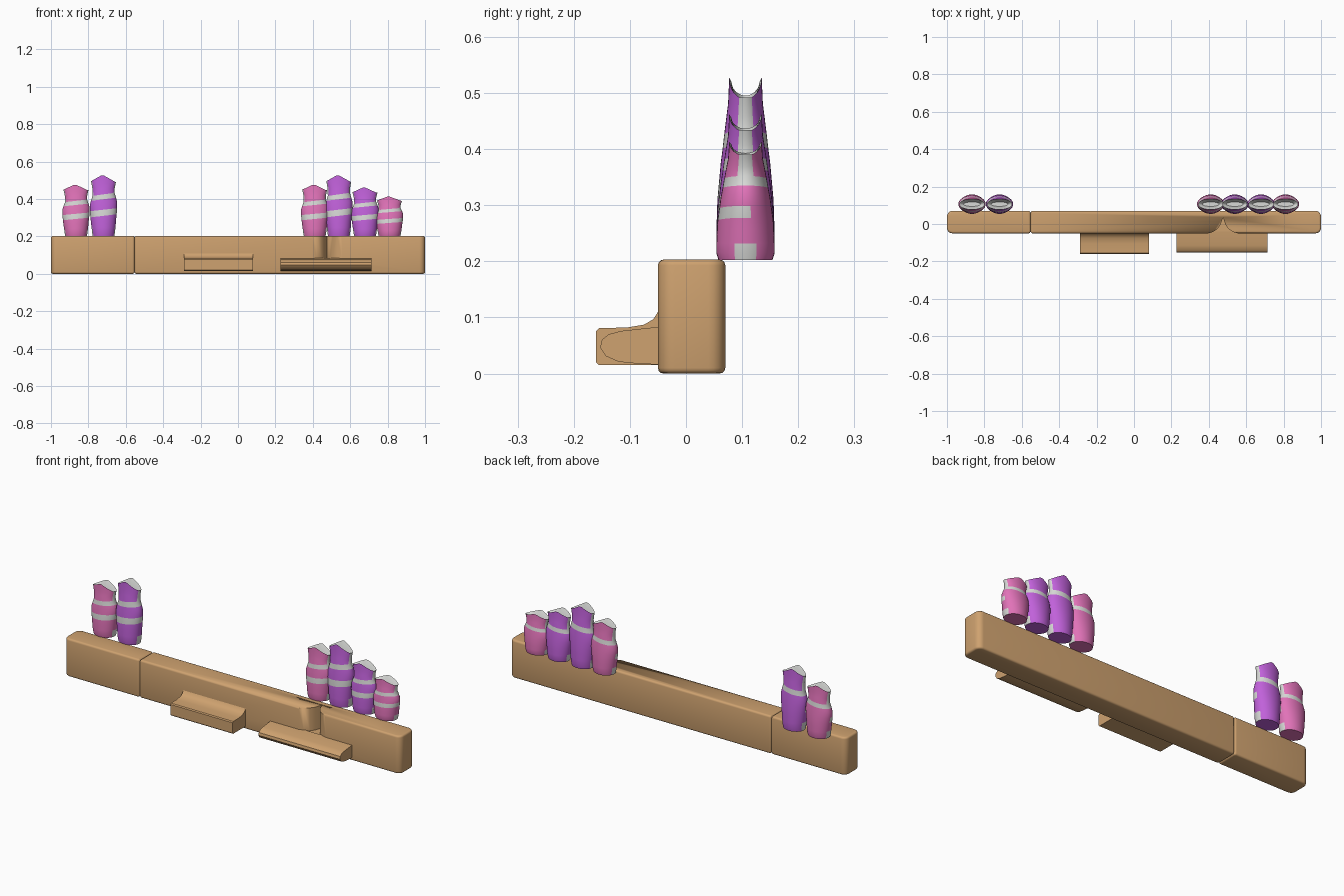
import bpy, bmesh, math

if "Cube" in bpy.data.objects:
    bpy.data.objects.remove(bpy.data.objects["Cube"])


def mat(name, rgb):
    m = bpy.data.materials.new(name)
    m.diffuse_color = (*rgb, 1)
    m.use_nodes = True
    m.node_tree.nodes["Principled BSDF"].inputs["Base Color"].default_value = m.diffuse_color
    return m


WOOD = mat("tan_wood", (0.62, 0.36, 0.16))
PINK = mat("pink", (0.75, 0.17, 0.48))
PURPLE = mat("purple", (0.53, 0.12, 0.70))
WHITE = mat("off_white", (0.68, 0.69, 0.67))


def finish(bm, name, mats, angle=35):
    bmesh.ops.recalc_face_normals(bm, faces=bm.faces)
    me = bpy.data.meshes.new(name)
    bm.to_mesh(me)
    bm.free()
    ob = bpy.data.objects.new(name, me)
    bpy.context.collection.objects.link(ob)
    for m in mats:
        me.materials.append(m)
    bpy.ops.object.select_all(action='DESELECT')
    ob.select_set(True)
    bpy.context.view_layer.objects.active = ob
    bpy.ops.object.shade_smooth_by_angle(angle=math.radians(angle))
    return ob


def prism(pts, axis, a, b):
    """Extrude a 2D outline along x (pts = y,z) or z (pts = x,y)."""
    bm = bmesh.new()
    put = (lambda p, h: (h, *p)) if axis == 'x' else (lambda p, h: (*p, h))
    lo = [bm.verts.new(put(p, a)) for p in pts]
    hi = [bm.verts.new(put(p, b)) for p in pts]
    bm.faces.new(lo)
    bm.faces.new(hi)
    n = len(pts)
    for i in range(n):
        j = (i + 1) % n
        bm.faces.new((lo[i], lo[j], hi[j], hi[i]))
    bmesh.ops.recalc_face_normals(bm, faces=bm.faces)
    return bm


def block(name, x0, x1, r0, r1):
    """Bar section with rounded plan corners and softened top and bottom."""
    pts = []
    for cx, cy, r, a0 in ((x0 + r0, -.05 + r0, r0, 180), (x1 - r1, -.05 + r1, r1, 270),
                          (x1 - r1, .07 - r1, r1, 0), (x0 + r0, .07 - r0, r0, 90)):
        for k in range(6):
            a = math.radians(a0 + k * 18)
            pts.append((cx + r * math.cos(a), cy + r * math.sin(a)))
    bm = prism(pts, 'z', 0, .203)
    edges = [e for e in bm.edges if abs(e.verts[0].co.z - e.verts[1].co.z) < 1e-5]
    bmesh.ops.bevel(bm, geom=edges, offset=.01, segments=3, profile=.5, affect='EDGES')
    return finish(bm, name, [WOOD])


# Long bar in two sections
block("bar_left", -1, -.553, .03, .012)
bar = block("bar_right", -.553, 1, .012, .03)

# Cusp-shaped groove cut in the front of the right section
half = [(.09, -.053), (.055, -.043), (.03, -.027), (.014, -.005)]
outline = [(.476 - x, y) for x, y in half] + [(.476, .035)]
outline += [(.476 + x, y) for x, y in reversed(half)] + [(.566, -.1), (.386, -.1)]
cutter = finish(prism(outline, 'z', .08, .3), "groove_cutter", [WOOD])
cutter.hide_render = True
bpy.context.view_layer.objects.active = bar
mod = bar.modifiers.new("groove", 'BOOLEAN')
mod.operation = 'DIFFERENCE'
mod.object = cutter
bpy.ops.object.modifier_apply(modifier="groove")
bpy.data.objects.remove(cutter)

# Two front ledges
finish(prism([(-.04, .015), (-.155, .015), (-.16, .02), (-.16, .076), (-.155, .081),
              (-.105, .082), (-.075, .087), (-.058, .097), (-.05, .11), (-.04, .11)],
             'x', -.29, .08), "square_ledge", [WOOD])
finish(prism([(-.04, .016), (-.08, .017), (-.12, .021), (-.143, .031), (-.153, .046),
              (-.15, .06), (-.138, .07), (-.115, .076), (-.06, .082), (-.04, .084)],
             'x', .228, .713), "rounded_ledge", [WOOD])

# Bag profile: height fraction, half width, half depth
PROFILE = [(0, .058, .048), (.06, .061, .052), (.14, .064, .052), (.24, .067, .051),
           (.33, .070, .050), (.43, .073, .047), (.53, .073, .044), (.60, .067, .041),
           (.68, .059, .038), (.78, .060, .034), (.85, .064, .031)]
N = 32


def bag(name, x, h, colour):
    bm = bmesh.new()
    cy, z0 = .106, .202

    def ring(t, rx, ry, rim=0, slant=0):
        out = []
        for i in range(N):
            a = 2 * math.pi * i / N
            c, s = math.cos(a), math.sin(a)
            tt = t + rim * max(0, 1 - abs(c + .08)) + slant * c
            out.append(bm.verts.new((x + rx * c, cy + ry * s, z0 + h * tt)))
        return out

    rings = [ring(t, rx, ry, 0, .025 if .2 < t < .7 else 0) for t, rx, ry in PROFILE]
    rings.append(ring(.885, .067, .029, .115))      # pointed rim
    rings.append(ring(.875, .062, .026, .110))      # inner lip
    rings.append(ring(.80, .045, .012))             # inside pocket
    bm.faces.new(rings[0])
    for k in range(len(rings) - 1):
        for i in range(N):
            j = (i + 1) % N
            f = bm.faces.new((rings[k][i], rings[k][j], rings[k + 1][j], rings[k + 1][i]))
            a = 2 * math.pi * (i + .5) / N
            side, front = abs(math.cos(a)), math.sin(a) < .25
            white = (k >= 11                        # inside
                     or k == 7                      # neck band all round
                     or (k == 4 and front)          # lower band on the front
                     or (k < 2 and side > .93)      # patches at the side seams
                     or (k >= 8 and side > .9))
            f.material_index = 1 if white else 0
    bm.faces.new(rings[-1]).material_index = 1
    finish(bm, name, [colour, WHITE], 40)


# Six bags along the back edge
for i, (x, h, c) in enumerate([(-.866, .277, PINK), (-.719, .328, PURPLE),
                               (.410, .277, PINK), (.539, .328, PURPLE),
                               (.679, .262, PURPLE), (.810, .213, PINK)]):
    bag(f"bag_{i + 1}", x, h, c)
